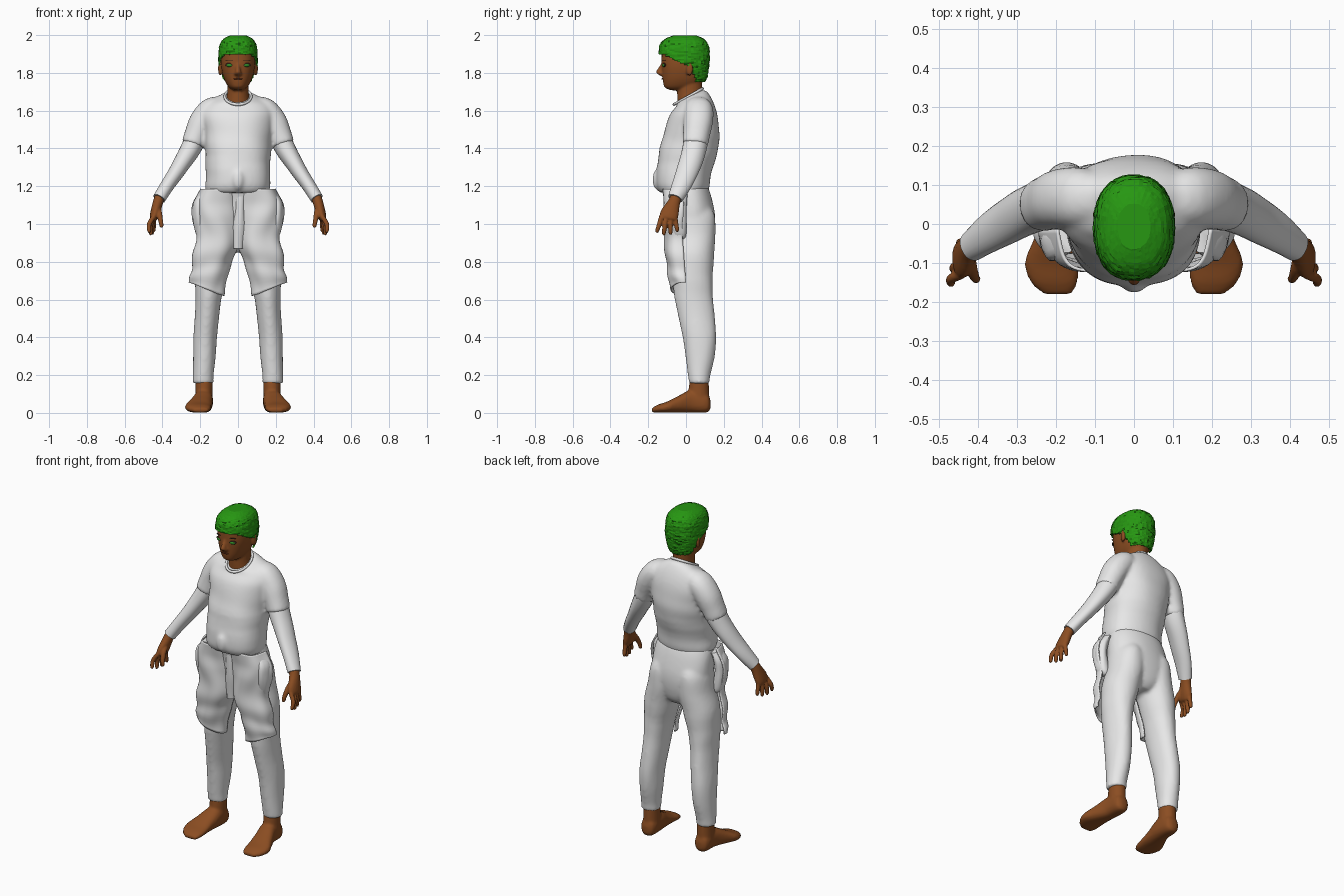
import bpy, bmesh, math, random
from mathutils import Vector

random.seed(4)
if "Cube" in bpy.data.objects:
    bpy.data.objects.remove(bpy.data.objects["Cube"], do_unlink=True)


def material(name, r, g, b):
    mat = bpy.data.materials.new(name)
    mat.use_nodes = True
    mat.diffuse_color = (r, g, b, 1)
    bsdf = mat.node_tree.nodes["Principled BSDF"]
    bsdf.inputs["Base Color"].default_value = (r, g, b, 1)
    bsdf.inputs["Roughness"].default_value = 0.8
    return mat


CLOTH = material("white cloth", 0.8, 0.8, 0.8)
SKIN = material("brown skin", 0.26, 0.075, 0.016)
HAIR = material("green hair", 0.02, 0.31, 0.006)
IRIS = material("green iris", 0.03, 0.25, 0.02)
DARK = material("dark lashes", 0.03, 0.015, 0.008)
LIPS = material("dark lips", 0.13, 0.03, 0.012)


def select(objs):
    bpy.ops.object.select_all(action="DESELECT")
    for obj in objs:
        obj.select_set(True)
    bpy.context.view_layer.objects.active = objs[0]


def finish(name, bm, mat, smooth=True):
    mesh = bpy.data.meshes.new(name)
    bmesh.ops.recalc_face_normals(bm, faces=bm.faces)
    bm.to_mesh(mesh)
    bm.free()
    mesh.materials.append(mat)
    obj = bpy.data.objects.new(name, mesh)
    bpy.context.collection.objects.link(obj)
    if smooth:
        select([obj])
        bpy.ops.object.shade_smooth_by_angle(angle=math.radians(50))
    return obj


def merge(name, objs, voxel, soften=4):
    """Fuse overlapping parts into one continuous soft surface."""
    select(objs)
    bpy.ops.object.join()
    objs[0].name = name
    objs[0].modifiers.clear()
    remesh = objs[0].modifiers.new("fuse", "REMESH")
    remesh.mode, remesh.voxel_size, remesh.use_smooth_shade = "VOXEL", voxel, True
    soft = objs[0].modifiers.new("soften", "SMOOTH")
    soft.iterations = soften


def refine(rings, steps):
    """Smoothly interpolate rings: x, y, z, radius u, radius v, tilt x, tilt y."""
    rings = [list(r) + [0] * (7 - len(r)) for r in rings]
    ext = [rings[0]] + rings + [rings[-1]]
    out = []
    for a, b, c, d in zip(ext, ext[1:], ext[2:], ext[3:]):
        for k in range(steps):
            t = k / steps
            out.append([q + t * ((r - p) / 2 + t * (p - 2.5 * q + 2 * r - s / 2
                        + t * (1.5 * (q - r) + (s - p) / 2)))
                        for p, q, r, s in zip(a, b, c, d)])
    return out + [rings[-1]]


def loft(name, rings, mat, side=1, plane="xy", n=24, power=2, steps=4,
         fold=0, front_only=False, keep=None, rough=0):
    rings = refine(rings, steps)
    bm = bmesh.new()
    loops = []
    for i, (x, y, z, ru, rv, tx, ty) in enumerate(rings):
        u, v = Vector((1, 0, 0)), Vector((0, 1, 0))
        if plane == "xz":
            v = Vector((0, 0, 1))
        elif plane == "path":
            a, b = rings[max(i - 1, 0)], rings[min(i + 1, len(rings) - 1)]
            along = (Vector(b[:3]) - Vector(a[:3])).normalized()
            u = Vector((0, 1, 0)).cross(along).normalized()
            v = along.cross(u)
        loop = []
        for k in range(n):
            ang = math.pi * (1 + k / (n - 1)) if front_only else math.tau * k / n
            c, s = math.cos(ang), math.sin(ang)
            c = math.copysign(abs(c) ** (2 / power), c)
            s = math.copysign(abs(s) ** (2 / power), s)
            # Irregular cloth folds
            f = 1 + fold * math.sin(ang * 3 + z * 17 + 2 * math.sin(z * 9)) * math.cos(z * 21 - ang * 2)
            f += random.uniform(-rough, rough)
            p = Vector((x, y, z)) + u * c * ru * f + v * s * rv * f
            p.z = max(0, p.z + tx * c * ru + ty * s * rv)
            p.x *= side
            loop.append(bm.verts.new(p))
        loops.append(loop)
    for a, b in zip(loops, loops[1:]):
        for k in range(n - 1 if front_only else n):
            j = (k + 1) % n
            bm.faces.new((a[k], a[j], b[j], b[k]))
    if not front_only:
        bm.faces.new(loops[0])
        bm.faces.new(loops[-1])
    if keep:
        gone = [f for f in bm.faces if not keep(f.calc_center_median())]
        bmesh.ops.delete(bm, geom=gone, context="FACES")
    obj = finish(name, bm, mat, smooth=not rough)
    if front_only or keep:
        shell = obj.modifiers.new("thickness", "SOLIDIFY")
        shell.thickness = 0.008
        shell.offset = 0
    return obj


def pair(name, rings, mat, **options):
    return [loft(label + name, rings, mat, side=side, **options)
            for label, side in (("left_", 1), ("right_", -1))]


def merge_pair(name, pairs, voxel, soften):
    for label, objs in zip(("left_", "right_"), zip(*pairs)):
        merge(label + name, list(objs), voxel, soften)


def blob(name, loc, size, mat, turn=0):
    bm = bmesh.new()
    bmesh.ops.create_uvsphere(bm, u_segments=16, v_segments=10, radius=1)
    obj = finish(name, bm, mat)
    obj.location, obj.scale, obj.rotation_euler.z = loc, size, turn
    return obj


# Shirt body with a drooping front fold, fused with its short sleeves
body = loft("shirt", [(0, -.012, 1.165, .165, .125), (0, -.018, 1.2, .172, .14),
                      (0, -.014, 1.26, .17, .145), (0, .015, 1.4, .174, .155),
                      (0, .033, 1.5, .18, .143), (0, .04, 1.58, .19, .125),
                      (0, .045, 1.64, .165, .095, 0, .15), (0, .03, 1.67, .1, .08, 0, .4),
                      (0, .015, 1.675, .07, .07, 0, .5)],
            CLOTH, n=48, power=2.2, fold=.02)
droop = blob("front_fold", (0, -.145, 1.235), (.035, .033, .06), CLOTH)
sleeves = pair("sleeve", [(.08, .06, 1.625, .05, .06), (.14, .066, 1.605, .066, .078),
                          (.19, .065, 1.54, .07, .078), (.22, .055, 1.475, .064, .072),
                          (.239, .048, 1.42, .061, .069)], CLOTH, plane="path", fold=.02)
merge("shirt", [body, droop] + sleeves, .01, 6)
# Thin collar, lower in front
bm = bmesh.new()
tube = []
for k in range(32):
    a = math.tau * k / 32
    tube.append([bm.verts.new(((.07 + .007 * math.cos(b)) * math.cos(a),
                               .012 + (.076 + .007 * math.cos(b)) * math.sin(a),
                               1.675 + .042 * math.sin(a) + .008 * math.sin(b)))
                 for b in (math.tau * j / 8 for j in range(8))])
for k in range(32):
    for j in range(8):
        nxt, up = tube[(k + 1) % 32], (j + 1) % 8
        bm.faces.new((tube[k][j], nxt[j], nxt[up], tube[k][up]))
finish("collar", bm, CLOTH)

# Long undersleeves
pair("undersleeve", [(.22, .055, 1.46, .055, .064), (.25, .045, 1.4, .054, .064),
                     (.31, .015, 1.3, .044, .06), (.37, -.022, 1.21, .037, .052),
                     (.417, -.057, 1.135, .034, .04)], CLOTH, plane="path", fold=.02)

# Hands: palm, four fingers and thumb
hand = [pair("palm", [(.413, -.052, 1.145, .028, .03), (.425, -.065, 1.11, .027, .034),
                      (.438, -.085, 1.06, .026, .048), (.447, -.095, 1.03, .021, .048),
                      (.45, -.097, 1.02, .01, .04)], SKIN, plane="path", n=16)]
for k, finger in enumerate(("index", "middle", "ring", "little")):
    y, drop = -.13 + .024 * k, (0, .012, .01, -.005)[k]
    tip_y, out = y - .022 + .011 * k, .015 - .008 * k
    hand.append(pair(finger + "_finger", [(.445, y, 1.04, .013, .013),
                     (.455 + out, (y + tip_y) / 2, 1 - drop / 2, .0125, .0125),
                     (.455 + out, tip_y, .965 - drop, .011, .011),
                     (.453 + out, tip_y, .953 - drop, .006, .006)],
                     SKIN, plane="path", n=10, steps=3))
hand.append(pair("thumb", [(.425, -.075, 1.09, .016, .018), (.418, -.112, 1.06, .016, .016),
                           (.41, -.135, 1.02, .013, .013), (.405, -.142, .99, .011, .011),
                           (.404, -.143, .98, .006, .006)], SKIN, plane="path", n=10, steps=3))
merge_pair("hand", hand, .005, 2)

# Trousers: seat fused with both legs
seat = loft("trouser_seat", [(0, .045, .85, .05, .06), (0, .045, .89, .12, .09),
                             (0, .038, .97, .175, .115), (0, .032, 1.05, .182, .122),
                             (0, .015, 1.14, .176, .12), (0, -.005, 1.2, .162, .12)],
            CLOTH, n=40, power=2.2, fold=.01)
legs = pair("trouser_leg", [(.184, .07, .155, .056, .054), (.184, .07, .2, .055, .06),
                            (.178, .074, .3, .06, .078), (.172, .07, .42, .063, .091),
                            (.158, .045, .58, .067, .101), (.148, .035, .7, .08, .106),
                            (.125, .036, .84, .1, .114), (.1, .038, .95, .095, .118),
                            (.09, .034, 1.05, .088, .118), (.08, .02, 1.12, .06, .09)],
            CLOTH, n=28, fold=.015)
merge("trousers", [seat] + legs, .01, 8)

# Loose shorts draped over the front of the trousers, with bulging pockets
pair("shorts_front", [(.1, -.01, 1.185, .1, .118), (.116, -.012, 1.11, .118, .1),
                      (.114, -.015, 1.03, .118, .1), (.11, -.018, .94, .11, .095),
                      (.128, -.012, .85, .11, .094), (.15, -.005, .75, .095, .088),
                      (.168, 0, .655, .09, .078, .4)],
     CLOTH, front_only=True, n=32, power=2.2, fold=.07, steps=6)
pair("pocket", [(.175, -.035, 1.165, .025, .04), (.2, -.042, 1.12, .034, .048),
                (.207, -.045, 1.06, .032, .048), (.203, -.042, 1, .032, .045),
                (.195, -.035, .94, .026, .035), (.19, -.03, .92, .01, .02)],
     CLOTH, n=20, fold=.08)
loft("fly", [(.012, -.085, 1.17, .03, .022), (.01, -.08, 1.08, .026, .025),
             (.005, -.07, .98, .035, .03), (0, -.05, .87, .03, .035)],
     CLOTH, n=16, fold=.08)

# Bare feet
merge_pair("foot", [
    pair("foot", [(.18, .13, .045, .015, .02), (.18, .11, .052, .042, .05),
                  (.182, .03, .062, .05, .06), (.198, -.04, .046, .06, .044),
                  (.211, -.1, .031, .07, .029), (.205, -.15, .022, .06, .021),
                  (.196, -.181, .014, .036, .011)], SKIN, plane="xz", power=2.4),
    pair("ankle", [(.18, .068, .04, .046, .057), (.18, .068, .12, .045, .054),
                   (.18, .07, .18, .046, .05)], SKIN)], .008, 3)

# Head fused with neck, nose and ears
neck = loft("neck", [(0, .025, 1.62, .07, .07), (0, .02, 1.69, .057, .067),
                     (0, .02, 1.78, .058, .067)], SKIN)
skull = [(0, -.035, 1.708, .024, .045), (0, -.028, 1.722, .046, .083),
         (0, -.02, 1.745, .063, .1), (0, -.014, 1.78, .078, .111),
         (0, -.012, 1.83, .089, .117), (0, -.01, 1.88, .091, .119),
         (0, -.01, 1.93, .086, .115), (0, -.008, 1.965, .067, .09),
         (0, -.006, 1.985, .032, .045)]
head = loft("head", skull, SKIN, n=40, power=2.3)
nose = loft("nose", [(0, -.12, 1.86, .008, .008), (0, -.127, 1.835, .01, .014),
                     (0, -.133, 1.808, .016, .026), (0, -.131, 1.794, .02, .02),
                     (0, -.122, 1.783, .012, .01)], SKIN, n=14)
ears = [blob("ear", (s * .094, .018, 1.822), (.011, .02, .038), SKIN, s * -.3) for s in (1, -1)]
merge("head", [head, neck, nose] + ears, .006, 3)


def in_hair(p):
    # Hairline slopes down from the forehead to the ear, then to the nape
    if p.y < .03:
        return p.z > 1.893 - max(0, p.y + .11) * .45
    return p.z > max(1.755, 1.83 - (p.y - .03) * 3)


# Cropped tousled hair
loft("hair", [(x, y, z + .01 * (z > 1.9), u + .009, v + .012) for x, y, z, u, v in skull],
     HAIR, n=56, power=2.3, steps=7, keep=in_hair, rough=.025)

# Eyes, brows and mouth
blob("mouth", (0, -.123, 1.768), (.024, .008, .004), LIPS)
for label, s in (("left_", 1), ("right_", -1)):
    blob(label + "lashes", (s * .046, -.116, 1.842), (.022, .006, .011), DARK, s * .35)
    blob(label + "iris", (s * .046, -.119, 1.84), (.016, .006, .008), IRIS, s * .35)
    blob(label + "brow", (s * .046, -.118, 1.867), (.022, .004, .0025), DARK, s * .35)
